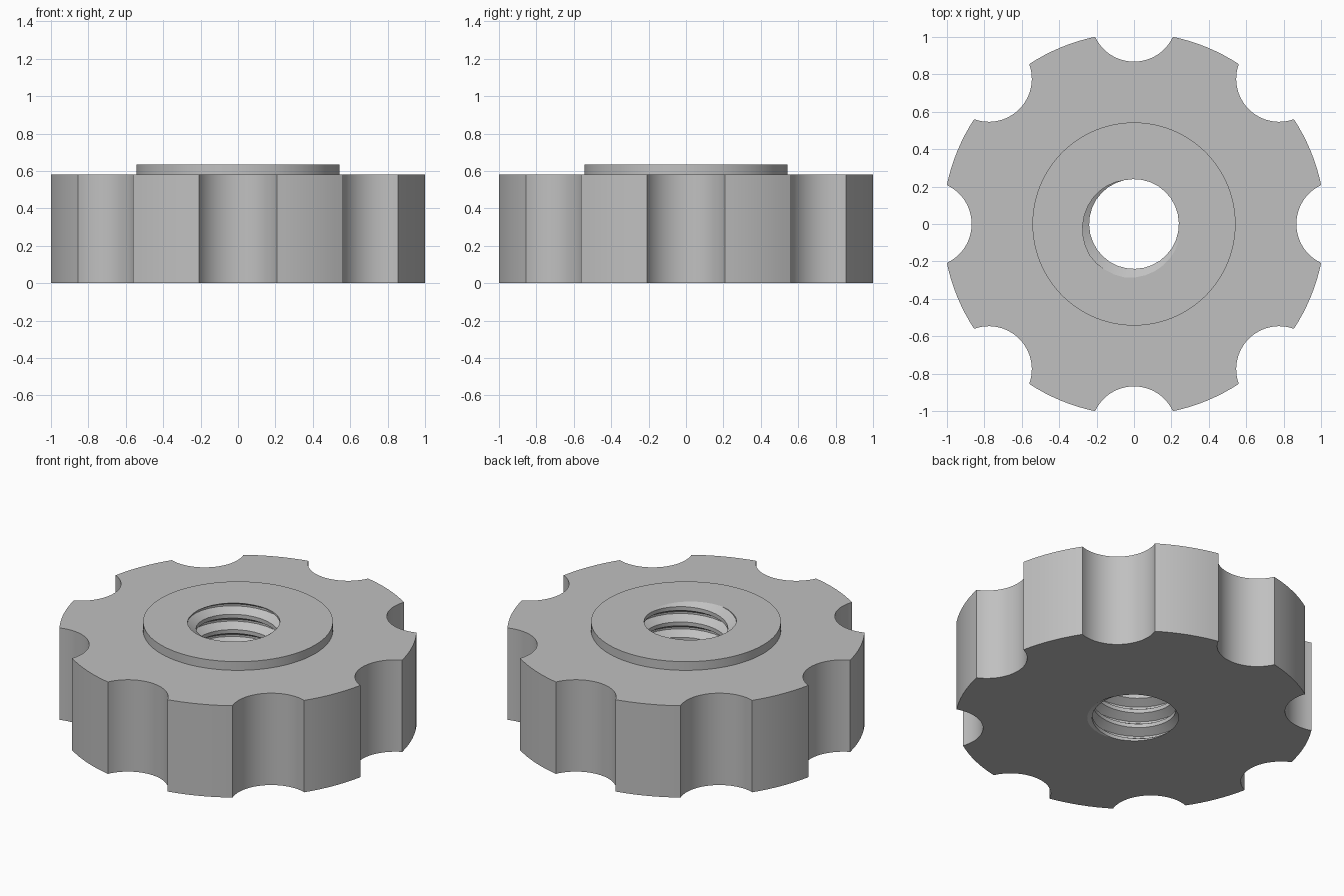
import bpy, bmesh, math
from math import sin, cos, tau, radians

if "Cube" in bpy.data.objects:
    bpy.data.objects.remove(bpy.data.objects["Cube"])

LOBES, RIM, NOTCH_DIST, NOTCH_R = 8, 1.022, 1.098, 0.23
BODY_H, TOP, COLLAR_R = 0.58, 0.635, 0.543
BORE_R, ROOT_R, PITCH, SEGS = 0.24, 0.29, 0.0967, 32


def make_object(name, bm):
    bmesh.ops.recalc_face_normals(bm, faces=bm.faces)
    mesh = bpy.data.meshes.new(name)
    bm.to_mesh(mesh)
    bm.free()
    obj = bpy.data.objects.new(name, mesh)
    bpy.context.collection.objects.link(obj)
    return obj


def prism(name, outline, z0, z1):
    bm = bmesh.new()
    face = bm.faces.new([bm.verts.new((x, y, z0)) for x, y in outline])
    grown = bmesh.ops.extrude_face_region(bm, geom=[face])["geom"]
    top = [v for v in grown if isinstance(v, bmesh.types.BMVert)]
    bmesh.ops.translate(bm, verts=top, vec=(0, 0, z1 - z0))
    return make_object(name, bm)


def knob_outline():
    # Angles where the notch circle meets the rim circle
    along = (RIM**2 + NOTCH_DIST**2 - NOTCH_R**2) / (2 * NOTCH_DIST)
    half = math.acos(along / RIM)
    sweep = math.atan2(RIM * sin(half), NOTCH_DIST - along)
    points = []
    for k in range(LOBES):
        a = tau * k / LOBES
        cx, cy = NOTCH_DIST * cos(a), NOTCH_DIST * sin(a)
        for i in range(25):
            t = a + math.pi + sweep * (1 - i / 12)
            points.append((cx + NOTCH_R * cos(t), cy + NOTCH_R * sin(t)))
        for i in range(1, 8):
            t = a + half + (tau / LOBES - 2 * half) * i / 8
            points.append((RIM * cos(t), RIM * sin(t)))
    return points


def screw_tap():
    # Solid screw: one thread profile swept up a helix, each turn joined to the next
    profile = [(BORE_R, -3 / 8), (ROOT_R, -1 / 16), (ROOT_R, 1 / 16), (BORE_R, 3 / 8)]
    bm = bmesh.new()
    rows = []
    for i in range(SEGS * 12 + 1):
        a = tau * i / SEGS + radians(35)
        rows.append([bm.verts.new((r * cos(a), r * sin(a), PITCH * (i / SEGS - 3 + h)))
                     for r, h in profile])
    for i in range(len(rows) - 1):
        for j in range(3):
            bm.faces.new((rows[i][j], rows[i + 1][j], rows[i + 1][j + 1], rows[i][j + 1]))
        if i + SEGS + 1 < len(rows):
            bm.faces.new((rows[i][3], rows[i + 1][3],
                          rows[i + SEGS + 1][0], rows[i + SEGS][0]))
    # Close both ends, well outside the knob
    rim = [e for e in bm.edges if e.is_boundary]
    for low in (True, False):
        loop = [e for e in rim if (e.verts[0].co.z < TOP / 2) == low]
        z = sum(e.verts[0].co.z for e in loop) / len(loop)
        centre = bm.verts.new((0, 0, z))
        for e in loop:
            bm.faces.new((e.verts[0], e.verts[1], centre))
    return make_object("screw_tap", bm)


def combine(target, tool, operation):
    tool.hide_render = True
    mod = target.modifiers.new(tool.name, "BOOLEAN")
    mod.object, mod.operation, mod.solver = tool, operation, "EXACT"
    bpy.context.view_layer.objects.active = target
    bpy.ops.object.modifier_apply(modifier=mod.name)
    bpy.data.objects.remove(tool)


# Scalloped body with a raised collar
knob = prism("threaded_hand_knob", knob_outline(), 0, BODY_H)
circle = [(COLLAR_R * cos(tau * i / 96), COLLAR_R * sin(tau * i / 96)) for i in range(96)]
combine(knob, prism("collar", circle, BODY_H / 2, TOP), "UNION")

# Threaded through hole
combine(knob, screw_tap(), "DIFFERENCE")

# Plain grey finish
grey = bpy.data.materials.new("grey")
grey.use_nodes = True
grey.diffuse_color = (0.53, 0.53, 0.53, 1)
grey.node_tree.nodes["Principled BSDF"].inputs["Base Color"].default_value = grey.diffuse_color
knob.data.materials.clear()
knob.data.materials.append(grey)

bpy.ops.object.select_all(action="DESELECT")
knob.select_set(True)
bpy.context.view_layer.objects.active = knob
bpy.ops.object.shade_smooth_by_angle(angle=radians(30))
